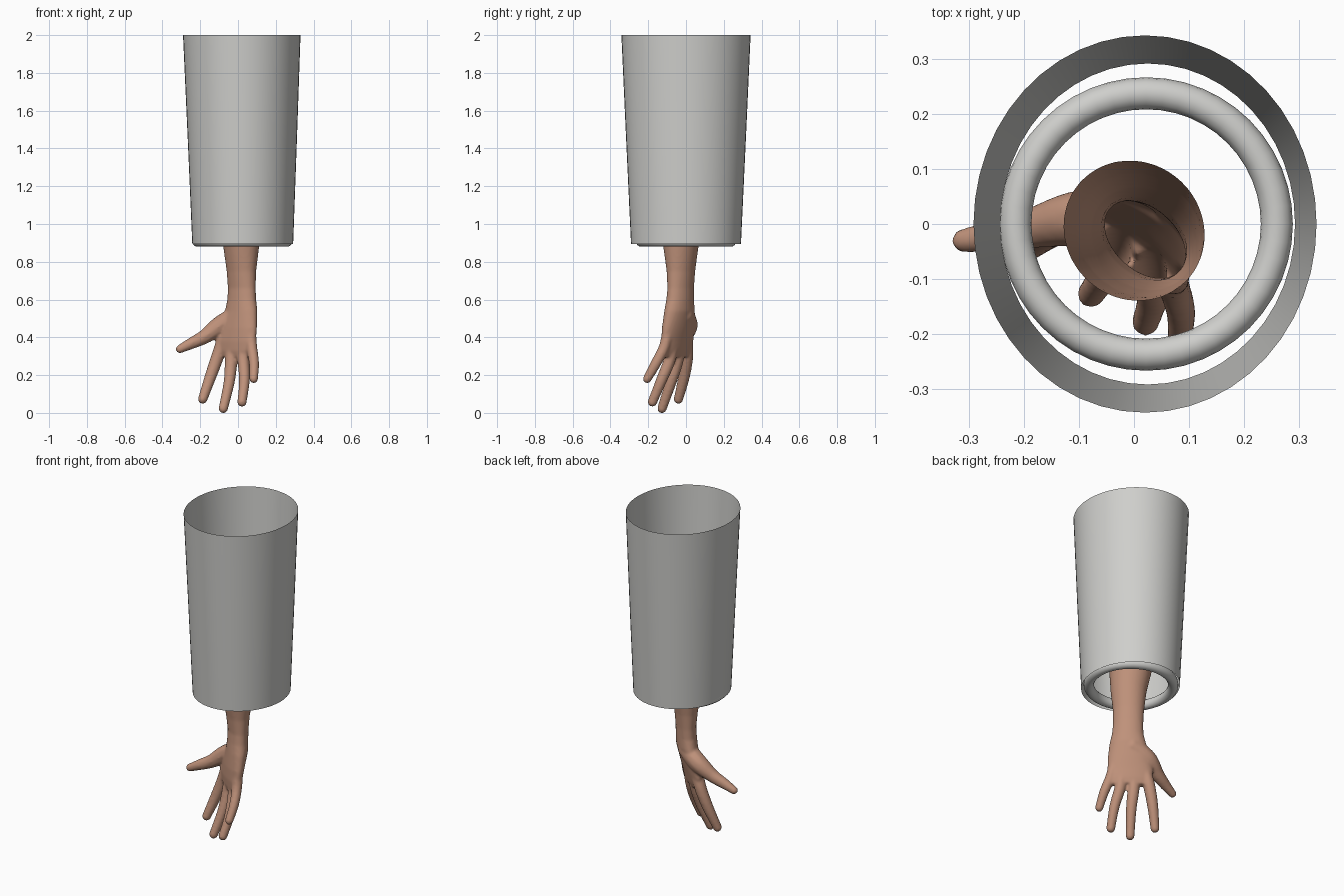
import bpy, bmesh, math
from mathutils import Vector, Matrix

if "Cube" in bpy.data.objects:
    bpy.data.objects.remove(bpy.data.objects["Cube"])


def material(name, rgb):
    m = bpy.data.materials.new(name)
    m.diffuse_color = (*rgb, 1)
    m.use_nodes = True
    m.node_tree.nodes["Principled BSDF"].inputs["Base Color"].default_value = m.diffuse_color
    return m


skin = material("warm skin", (0.52, 0.285, 0.195))
cloth = material("light grey cloth", (0.62, 0.62, 0.60))


def loft(bm, rings, sides, caps):
    """Rings are (z, cx, cy, half length, half width, turn in degrees)."""
    rows = []
    for z, cx, cy, a, b, turn in rings:
        rot = Matrix.Rotation(math.radians(turn), 3, 'Z')
        row = []
        for i in range(sides):
            t = 2 * math.pi * i / sides
            p = rot @ Vector((a * math.cos(t), b * math.sin(t), 0))
            row.append(bm.verts.new((cx + p.x, cy + p.y, z)))
        rows.append(row)
    for lo, hi in zip(rows, rows[1:]):
        for i in range(sides):
            j = (i + 1) % sides
            bm.faces.new((lo[i], lo[j], hi[j], hi[i]))
    if caps:
        bm.faces.new(rows[0][::-1])
        bm.faces.new(rows[-1])


def add_object(name, bm, mat):
    mesh = bpy.data.meshes.new(name)
    bm.to_mesh(mesh)
    bm.free()
    mesh.materials.append(mat)
    ob = bpy.data.objects.new(name, mesh)
    bpy.context.collection.objects.link(ob)
    return ob


def curve_point(pts, t):
    """Smooth interpolation along a short list of 4D points (x, y, z, radius)."""
    n = len(pts) - 1
    i = min(int(t * n), n - 1)
    u = t * n - i
    p0, p1, p2, p3 = (Vector(pts[max(0, min(n, k))]) for k in (i - 1, i, i + 1, i + 2))
    return 0.5 * (2 * p1 + (p2 - p0) * u + (2 * p0 - 5 * p1 + 4 * p2 - p3) * u * u
                  + (3 * p1 - p0 - 3 * p2 + p3) * u ** 3)


# Forearm, wrist and palm as one lofted volume
bm = bmesh.new()
loft(bm, [
    (0.300, -0.012, -0.053, 0.108, 0.026, -36),
    (0.330, -0.014, -0.050, 0.122, 0.036, -36),
    (0.380, -0.012, -0.046, 0.129, 0.044, -37),
    (0.450, 0.000, -0.041, 0.122, 0.052, -39),
    (0.540, 0.017, -0.034, 0.103, 0.058, -42),
    (0.600, 0.020, -0.031, 0.089, 0.057, -42),
    (0.660, 0.020, -0.028, 0.085, 0.056, -42),
    (0.750, 0.018, -0.027, 0.087, 0.065, -42),
    (0.880, 0.017, -0.027, 0.101, 0.087, -42),
    (1.000, 0.010, -0.020, 0.118, 0.107, -42),
    (1.150, 0.000, -0.012, 0.132, 0.124, -42),
    (1.200, 0.000, -0.012, 0.134, 0.126, -42)], 32, True)

# Thumb and four fingers as swept chains of rounded segments
digits = [
    [(0.00, -0.01, 0.52, 0.050), (-0.09, 0.01, 0.465, 0.052),
     (-0.175, -0.005, 0.405, 0.038), (-0.245, -0.02, 0.37, 0.030), (-0.308, -0.03, 0.34, 0.022)],
    [(-0.075, 0.00, 0.40, 0.034), (-0.105, 0.005, 0.31, 0.034),
     (-0.145, -0.01, 0.20, 0.031), (-0.187, -0.04, 0.083, 0.025)],
    [(-0.025, -0.035, 0.40, 0.034), (-0.035, -0.045, 0.29, 0.034),
     (-0.047, -0.080, 0.17, 0.030), (-0.078, -0.127, 0.035, 0.025)],
    [(0.025, -0.070, 0.40, 0.033), (0.028, -0.085, 0.29, 0.032),
     (0.034, -0.130, 0.18, 0.029), (0.021, -0.178, 0.068, 0.025)],
    [(0.065, -0.095, 0.44, 0.030), (0.073, -0.115, 0.35, 0.029),
     (0.085, -0.160, 0.265, 0.027), (0.083, -0.205, 0.187, 0.023)],
]
for pts in digits:
    for k in range(29):
        p = curve_point(pts, k / 28)
        bmesh.ops.create_icosphere(bm, subdivisions=2, radius=p[3] * 1.04,
                                   matrix=Matrix.Translation(p.to_3d()))
arm = add_object("forearm_and_hand", bm, skin)

# Fuse the volumes into one soft skin
fuse = arm.modifiers.new("fuse", 'REMESH')
fuse.mode = 'VOXEL'
fuse.voxel_size = 0.007
soften = arm.modifiers.new("soften", 'SMOOTH')
soften.factor = 0.5
soften.iterations = 7
fused = bpy.data.meshes.new_from_object(
    arm.evaluated_get(bpy.context.evaluated_depsgraph_get()))
arm.modifiers.clear()

# Open the arm at its upper end
bm = bmesh.new()
bm.from_mesh(fused)
bmesh.ops.bisect_plane(bm, geom=bm.verts[:] + bm.edges[:] + bm.faces[:],
                       plane_co=(0, 0, 1.15), plane_no=(0, 0, 1), clear_outer=True)
low = min(v.co.z for v in bm.verts)
for v in bm.verts:                       # rest the longest fingertip on the ground
    v.co.z -= low * max(0, 1 - v.co.z / 0.4)
bm.to_mesh(arm.data)
bm.free()
bpy.data.meshes.remove(fused)
arm.data.materials.clear()
arm.data.materials.append(skin)
for poly in arm.data.polygons:
    poly.material_index = 0

# Sleeve, an open tapered tube
bm = bmesh.new()
loft(bm, [(0.895, 0.025, 0, 0.267, 0.291, 0),
          (1.45, 0.023, 0, 0.289, 0.317, 0),
          (2.0, 0.020, 0, 0.311, 0.342, 0)], 48, False)
sleeve = add_object("sleeve", bm, cloth)

# Rolled hem inside the cuff
bpy.ops.mesh.primitive_torus_add(major_radius=0.237, minor_radius=0.029,
                                 major_segments=48, minor_segments=16,
                                 location=(0.022, 0, 0.909))
hem = bpy.context.object
hem.name = "cuff_hem"
hem.data.materials.append(cloth)

for ob in (arm, sleeve, hem):
    bpy.ops.object.select_all(action='DESELECT')
    ob.select_set(True)
    bpy.context.view_layer.objects.active = ob
    bpy.ops.object.shade_smooth_by_angle(angle=math.radians(50))
